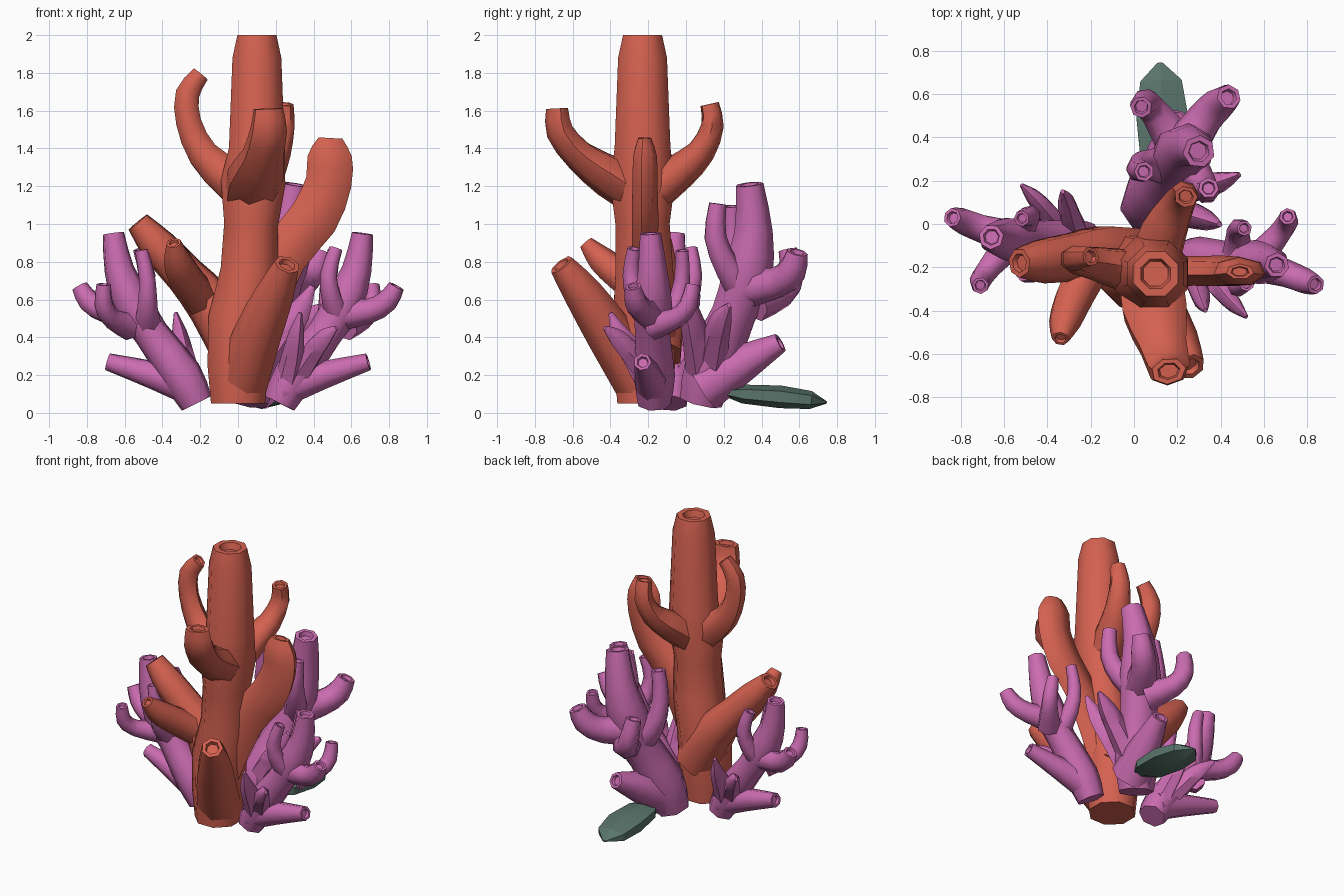
import bpy, bmesh, math
from mathutils import Vector, Matrix

if "Cube" in bpy.data.objects:
    bpy.data.objects.remove(bpy.data.objects["Cube"])


def material(name, rgb):
    m = bpy.data.materials.new(name)
    m.diffuse_color = (*rgb, 1)
    m.use_nodes = True
    m.node_tree.nodes["Principled BSDF"].inputs["Base Color"].default_value = m.diffuse_color
    return m


RED = material("coral_red", (0.66, 0.12, 0.08))
PURPLE = material("coral_purple", (0.60, 0.15, 0.44))
GREEN = material("leaf_green", (0.10, 0.175, 0.145))


def soften(pts):
    """Insert one curved (Catmull-Rom) midpoint into every segment."""
    v = [Vector(p) for p in pts]
    v = [2 * v[0] - v[1]] + v + [2 * v[-1] - v[-2]]
    out = []
    for a, b, c, d in zip(v, v[1:], v[2:], v[3:]):
        out += [b, (9 * (b + c) - a - d) / 16]
    return out + [v[-2]]


def tube(bm, pts, sides=7, flat=1.0, hole=True, mat=None, scale=1.0, curved=True):
    """Tapered limb through (x, y, z, radius) points, with a recessed cup at its tip."""
    if curved:
        pts = soften(pts)
    pos = [Vector(p[:3]) for p in pts]
    rad = [p[3] * scale for p in pts]
    if mat:
        pos = [mat @ p for p in pos]
    side = (pos[-1] - pos[0]).cross(Vector((0, 0, 1)))
    side = side.normalized() if side.length > 0.15 else Vector((1, 0, 0))

    def ring(c, t, r):
        u = (side - t * side.dot(t)).normalized()
        v = t.cross(u)
        out = []
        for k in range(sides):
            a = 2 * math.pi * (k + 0.5) / sides
            out.append(bm.verts.new(c + u * (math.cos(a) * r * flat) + v * (math.sin(a) * r)))
        return out

    rings = []
    for i, p in enumerate(pos):
        a, b = pos[max(i - 1, 0)], pos[min(i + 1, len(pos) - 1)]
        rings.append(ring(p, (b - a).normalized(), rad[i]))
    if hole:
        t = (pos[-1] - pos[-2]).normalized()
        rings.append(ring(pos[-1], t, rad[-1] * 0.66))
        rings.append(ring(pos[-1] - t * rad[-1] * 0.4, t, rad[-1] * 0.55))
    for a, b in zip(rings, rings[1:]):
        for k in range(sides):
            j = (k + 1) % sides
            bm.faces.new((a[k], a[j], b[j], b[k]))
    bm.faces.new(rings[0][::-1])
    bm.faces.new(rings[-1])


def finish(bm, name, mat, angle=54):
    bmesh.ops.recalc_face_normals(bm, faces=bm.faces)
    me = bpy.data.meshes.new(name)
    bm.to_mesh(me)
    bm.free()
    me.materials.append(mat)
    ob = bpy.data.objects.new(name, me)
    bpy.context.collection.objects.link(ob)
    bpy.ops.object.select_all(action='DESELECT')
    ob.select_set(True)
    bpy.context.view_layer.objects.active = ob
    bpy.ops.object.shade_smooth_by_angle(angle=math.radians(angle))
    return ob


# Large red coral: trunk first, then its limbs
bm = bmesh.new()
tube(bm, [(0, -.22, .05, .155), (0, -.22, .25, .175), (.01, -.22, .5, .18), (.06, -.22, .75, .165),
          (.07, -.23, 1.0, .155), (.08, -.23, 1.22, .185), (.1, -.23, 1.4, .16),
          (.1, -.23, 1.88, .14), (.1, -.23, 2.0, .112)], sides=8, curved=False)
red_limbs = [
    # front upper
    ([(.07, -.22, 1.13, .11), (.09, -.4, 1.25, .115), (.13, -.56, 1.36, .085),
      (.16, -.665, 1.49, .075), (.16, -.68, 1.61, .06)], 1.35),
    # back upper
    ([(.09, -.2, 1.14, .11), (.14, -.04, 1.27, .1), (.2, .08, 1.38, .075),
      (.235, .14, 1.52, .06), (.24, .125, 1.635, .05)], 1.1),
    # left curl
    ([(.08, -.23, 1.14, .12), (-.05, -.21, 1.24, .11), (-.19, -.18, 1.37, .085), (-.265, -.17, 1.54, .07),
      (-.27, -.16, 1.69, .067), (-.2, -.15, 1.795, .05)], .9),
    # big flattened right limb
    ([(.03, -.22, .42, .15), (.24, -.22, .83, .13), (.4, -.22, 1.03, .135),
      (.48, -.22, 1.22, .125), (.485, -.22, 1.36, .12), (.49, -.22, 1.455, .065)], .55),
    # left lower
    ([(.02, -.18, .32, .16), (-.14, -.14, .57, .135), (-.28, -.15, .73, .11),
      (-.42, -.17, .88, .1), (-.53, -.18, 1.01, .065)], 1.05),
    # left lower twig
    ([(-.2, -.18, .6, .1), (-.28, -.34, .72, .09), (-.32, -.45, .81, .075), (-.34, -.53, .9, .04)], 1),
    # front lower
    ([(.02, -.24, .16, .145), (.11, -.41, .43, .13), (.2, -.55, .64, .105), (.26, -.66, .785, .07)], 1),
]
for pts, flat in red_limbs:
    tube(bm, pts, flat=flat)
finish(bm, "red_coral", RED)

# Purple coral, described once for the right-hand clump
purple_limbs = [
    [(.22, -.17, .05, .08), (.3, -.17, .2, .1), (.46, -.18, .42, .085), (.56, -.18, .58, .095),
     (.63, -.18, .76, .072), (.66, -.19, .95, .052)],
    [(.53, -.18, .52, .08), (.7, -.23, .54, .06), (.79, -.265, .59, .055), (.84, -.28, .67, .04)],
    [(.48, -.17, .46, .07), (.48, -.06, .56, .05), (.48, -.02, .7, .04), (.51, -.02, .86, .032)],
    [(.57, -.17, .46, .07), (.67, -.05, .5, .05), (.71, .01, .57, .045), (.71, .035, .68, .035)],
    [(.54, -.18, .5, .07), (.5, -.26, .6, .05), (.48, -.29, .73, .042), (.52, -.275, .87, .033)],
]
low_limb = [(.24, -.17, .13, .09), (.45, -.2, .2, .068), (.69, -.23, .27, .042)]
back_low_limb = [(.1, .1, .14, .14), (.15, .3, .26, .105), (.2, .5, .37, .055)]
spikes = [
    [(.25, -.17, .13, .08), (.29, -.27, .3, .07), (.31, -.35, .42, .05), (.33, -.4, .53, .012)],
    [(.3, -.18, .18, .08), (.4, -.3, .33, .065), (.46, -.37, .4, .05), (.52, -.43, .45, .012)],
]


def clump(name, mat, scale=1.12, own_low_limb=None):
    bm = bmesh.new()
    for pts in purple_limbs:
        tube(bm, pts, mat=mat, scale=scale)
    if own_low_limb:
        tube(bm, own_low_limb)
    else:
        tube(bm, low_limb, mat=mat, scale=scale)
    for pts in spikes:
        tube(bm, pts, sides=6, flat=.8, hole=False, mat=mat, scale=scale * .9)
    finish(bm, name, PURPLE)


clump("purple_coral_right", Matrix.Identity(4))
clump("purple_coral_left", Matrix.Translation((0, -.25, 0)) @ Matrix.Rotation(math.pi, 4, 'Z'))

# Rear clump: larger, turned backwards and sheared more upright
pivot = Matrix.Translation((-.66, .19, -.95))
shear = Matrix.Identity(4)
shear[0][2], shear[1][2] = 0.07, -0.21
back = (Matrix.Translation((.3, .335, 1.21)) @ shear @ Matrix.Rotation(math.radians(74), 4, 'Z')
        @ Matrix.Diagonal((1.2, 1.2, 1.28, 1)) @ pivot)
clump("purple_coral_back", back, 1.45, back_low_limb)

# Flat leaf lying behind
bm = bmesh.new()
tube(bm, [(.13, .18, .11, .012), (.13, .3, .1, .05), (.13, .5, .085, .06),
          (.125, .66, .068, .048), (.12, .745, .055, .006)], sides=6, flat=2.3, hole=False, curved=False)
finish(bm, "green_leaf", GREEN, 20)
